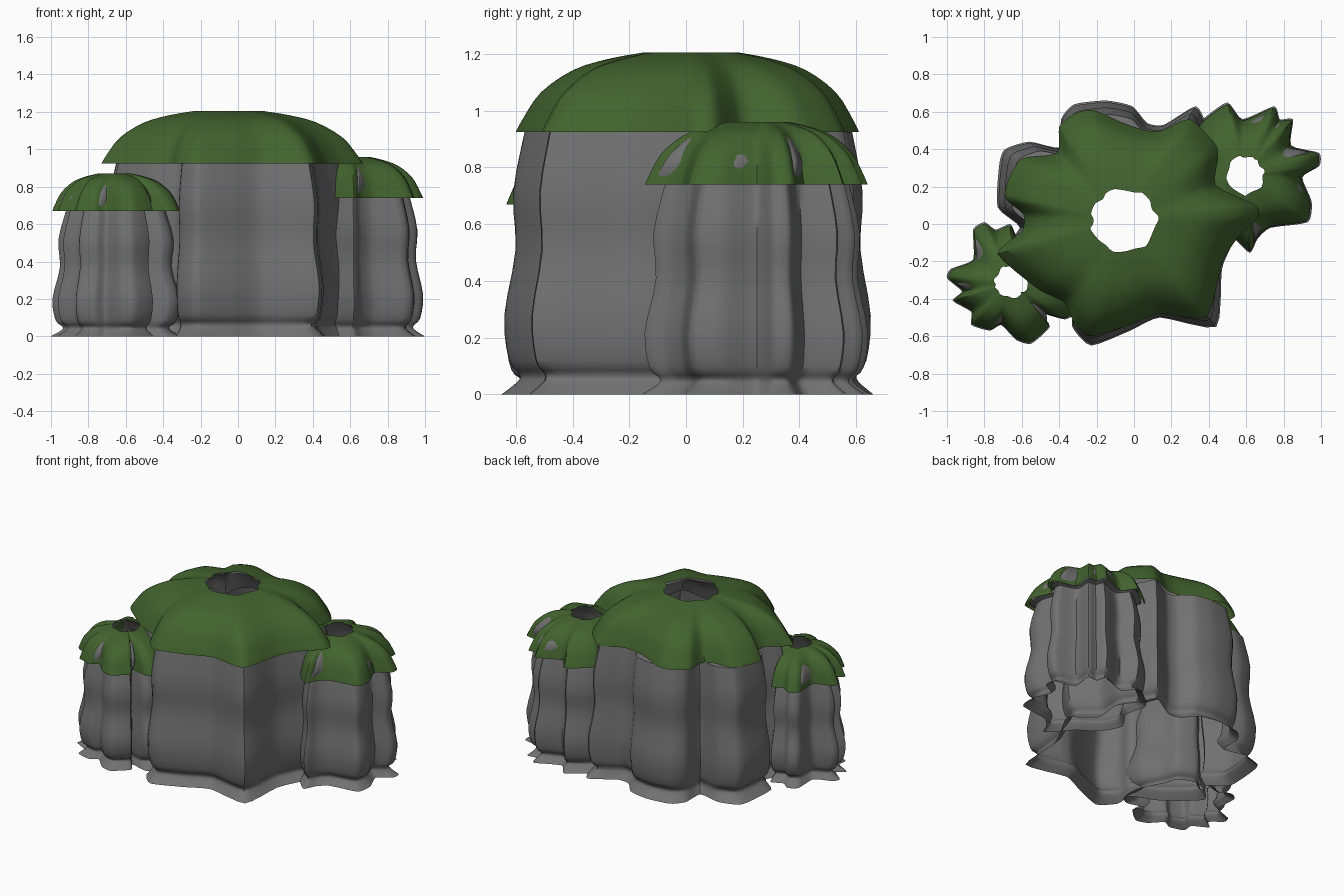
import bpy, bmesh, math
from mathutils import Vector

if "Cube" in bpy.data.objects:
    bpy.data.objects.remove(bpy.data.objects["Cube"])


def material(name, rgb):
    m = bpy.data.materials.new(name)
    m.diffuse_color = (*rgb, 1)
    m.use_nodes = True
    m.node_tree.nodes["Principled BSDF"].inputs["Base Color"].default_value = m.diffuse_color
    return m


STONE = material("stone grey", (0.165, 0.165, 0.165))
GRASS = material("grass green", (0.055, 0.125, 0.028))


def spline(pts, steps, closed, tension=0.3):
    """Smooth curve through the points."""
    n = len(pts)
    p = [Vector(q) for q in pts]
    get = (lambda i: p[i % n]) if closed else (lambda i: p[max(0, min(n - 1, i))])
    out = []
    for i in range(n if closed else n - 1):
        a, b, c, d = (get(i + k) for k in (-1, 0, 1, 2))
        m0, m1 = (c - a) * tension, (d - b) * tension
        for s in range(steps):
            t = s / steps
            out.append(b * (2*t**3 - 3*t**2 + 1) + m0 * (t**3 - 2*t**2 + t)
                       + c * (3*t**2 - 2*t**3) + m1 * (t**3 - t**2))
    if not closed:
        out.append(p[-1])
    return out


def skin(name, rings, mat):
    """Open surface through a stack of closed rings."""
    bm = bmesh.new()
    vs = [[bm.verts.new(c) for c in ring] for ring in rings]
    n = len(vs[0])
    for lo, hi in zip(vs, vs[1:]):
        for i in range(n):
            j = (i + 1) % n
            bm.faces.new((lo[i], lo[j], hi[j], hi[i]))
    me = bpy.data.meshes.new(name)
    bm.to_mesh(me)
    bm.free()
    me.materials.append(mat)
    ob = bpy.data.objects.new(name, me)
    bpy.context.collection.objects.link(ob)
    bpy.ops.object.select_all(action='DESELECT')
    ob.select_set(True)
    bpy.context.view_layer.objects.active = ob
    bpy.ops.object.shade_smooth_by_angle(angle=math.radians(50))


def ring(outline, centre, radius, t, z, twist=0.0):
    """Outline scaled by t about the centre; lobes soften toward the middle."""
    soft = max(0, 1 - t) * 0.75
    c, s = math.cos(twist), math.sin(twist)
    out = []
    for p in outline:
        d = p - Vector(centre)
        d = d * (1 - soft) + d.normalized() * radius * soft
        d *= t
        out.append((centre[0] + d.x * c - d.y * s, centre[1] + d.x * s + d.y * c, z))
    return out


# (scale, height fraction) of the domed cap, (height fraction, inset) of the wall
DOME = spline([(1, 0), (0.96, 0.17), (0.86, 0.5), (0.68, 0.78), (0.48, 0.92), (0.28, 1)], 3, False, 0.5)
WALL = spline([(0, 0), (0.05, 0.05), (0.08, 0.052), (0.13, 0.022), (0.3, 0.008), (0.55, 0.042),
               (0.77, 0.035), (1, 0.07)], 3, False, 0.5)


def column(name, rock, grass, centre, radius, z_edge, z_top, shrink, twist):
    rock, grass = (spline(o, 4, True) for o in (rock, grass))
    h = z_top - z_edge
    # wavy stone wall, continuing as a dome under the grass
    rings = [ring(rock, centre, radius, 1 - d / radius, f * z_edge) for f, d in WALL]
    rings += [ring(rock, centre, radius, t * shrink, z_edge + f * h * 0.95,
                   twist * min(1, f * 3)) for t, f in DOME[1:] if t > 0.38]
    skin(name + "_rock", rings, STONE)
    # grass cap with an open middle
    skin(name + "_grass", [ring(grass, centre, radius, t, z_edge + f * h) for t, f in DOME], GRASS)


def scaled(pts, c, k):
    return [(c[0] + (x - c[0]) * k, c[1] + (y - c[1]) * k) for x, y in pts]


# large middle column
main_rock = [(.54, -.08), (.62, .08), (.47, .21), (.48, .40), (.39, .53), (.33, .63), (.16, .53),
             (.07, .54), (-.01, .63), (-.15, .66), (-.32, .64), (-.39, .56), (-.40, .41),
             (-.56, .44), (-.69, .40), (-.72, .32), (-.73, .09), (-.61, -.02), (-.72, -.16),
             (-.51, -.35), (-.33, -.43), (-.33, -.55), (-.23, -.65), (-.02, -.57), (.14, -.50),
             (.44, -.55), (.47, -.24)]
main_grass = [(.66, .03), (.65, .11), (.44, .21), (.45, .40), (.30, .56), (.15, .50), (.06, .50),
              (-.08, .55), (-.22, .61), (-.32, .59), (-.40, .52), (-.41, .38), (-.60, .35),
              (-.67, .24), (-.69, .14), (-.59, .05), (-.60, -.04), (-.73, -.16), (-.51, -.35),
              (-.37, -.42), (-.32, -.53), (-.23, -.60), (-.02, -.54), (.14, -.48), (.39, -.50),
              (.47, -.21), (.55, -.08)]
column("middle", main_rock, main_grass, (-.055, .02), .62, .925, 1.205, .79, 0)

# right column
right = [(.99, .31), (.99, .38), (.84, .42), (.85, .56), (.78, .56), (.75, .63), (.58, .56),
         (.50, .65), (.38, .57), (.33, .50), (.36, .35), (.28, .22), (.35, .08), (.47, 0),
         (.54, -.08), (.62, -.155), (.66, -.08), (.73, -.02), (.93, .01), (.95, .12), (.90, .25)]
c = (.59, .26)
column("right", right, scaled(right, c, .975), c, .38, .74, .96, .915, math.radians(6))

# left column
left = [(-.30, -.33), (-.38, -.18), (-.42, -.07), (-.55, -.02), (-.62, -.08), (-.66, 0), (-.74, -.03),
        (-.80, .01), (-.86, -.03), (-.86, -.19), (-.98, -.24), (-1, -.29), (-.92, -.36),
        (-.97, -.41), (-.87, -.47), (-.87, -.54), (-.77, -.57), (-.71, -.54), (-.63, -.62),
        (-.55, -.64), (-.45, -.55), (-.49, -.48), (-.37, -.51), (-.31, -.47)]
c = (-.66, -.31)
column("left", left, scaled(left, c, .975), c, .31, .67, .87, .915, math.radians(6))
